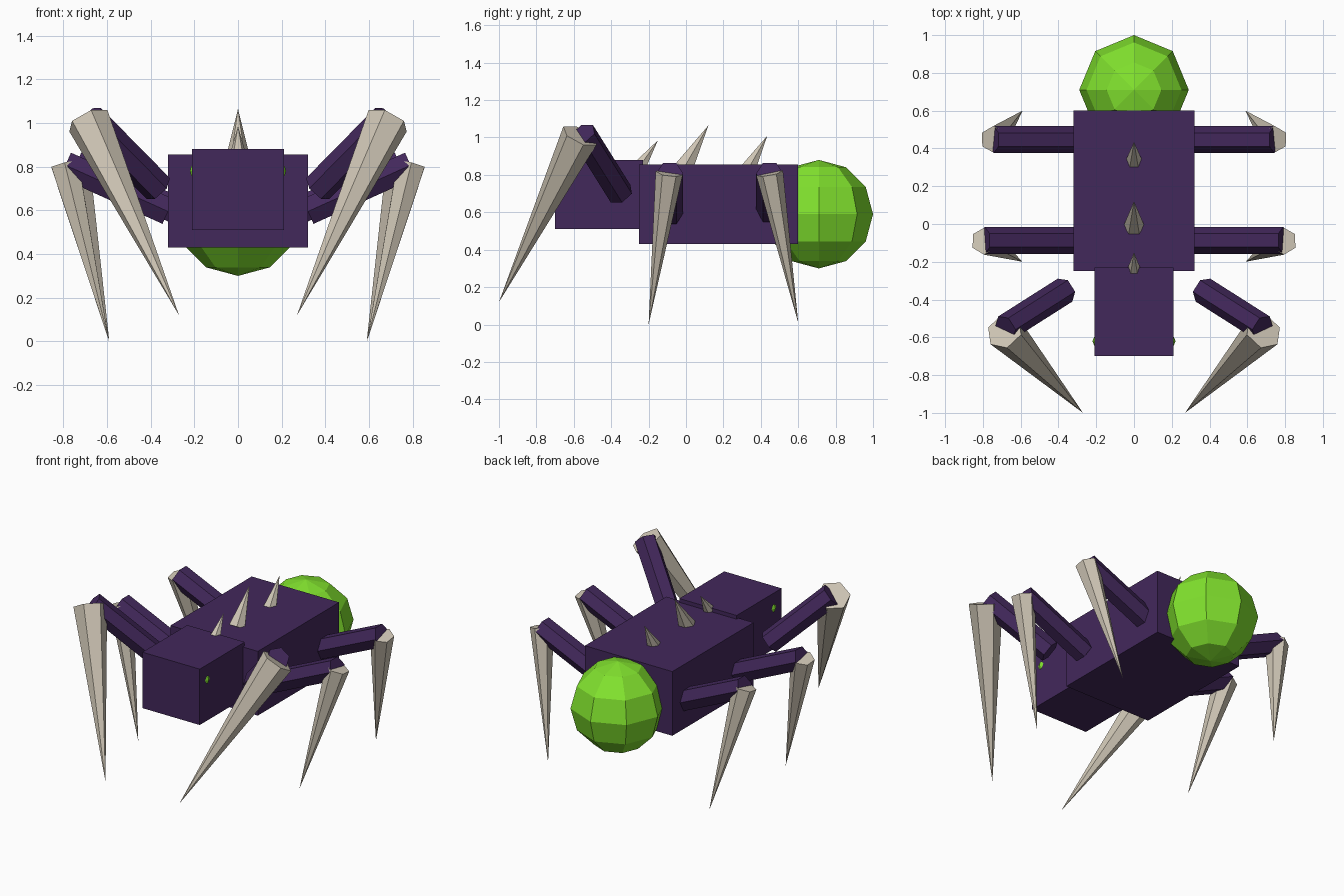
import bpy, bmesh, math
from mathutils import Vector

if "Cube" in bpy.data.objects:
    bpy.data.objects.remove(bpy.data.objects["Cube"])


def material(name, rgb):
    m = bpy.data.materials.new(name)
    m.diffuse_color = (*rgb, 1)
    m.use_nodes = True
    m.node_tree.nodes["Principled BSDF"].inputs["Base Color"].default_value = m.diffuse_color
    return m


PURPLE = material("purple_shell", (0.055, 0.021, 0.105))
BONE = material("bone", (0.62, 0.56, 0.46))
GREEN = material("glowing_green", (0.22, 0.76, 0.027))


def finish(name, bm, mat):
    bmesh.ops.recalc_face_normals(bm, faces=bm.faces)
    me = bpy.data.meshes.new(name)
    bm.to_mesh(me)
    bm.free()
    me.materials.append(mat)
    ob = bpy.data.objects.new(name, me)
    bpy.context.collection.objects.link(ob)
    return ob


def box(name, lo, hi, mat):
    bm = bmesh.new()
    bmesh.ops.create_cube(bm, size=1)
    lo, hi = Vector(lo), Vector(hi)
    for v in bm.verts:
        v.co = (lo + hi) / 2 + v.co * (hi - lo)
    return finish(name, bm, mat)


def ball(name, centre, radius, mat):
    bm = bmesh.new()
    bmesh.ops.create_uvsphere(bm, u_segments=8, v_segments=6, radius=radius)
    bmesh.ops.translate(bm, verts=bm.verts, vec=centre)
    return finish(name, bm, mat)


def hex_rod(name, a, b, radius, mat, ref, pointed=False):
    """Six-sided prism or spike from a to b; a corner faces along ref."""
    a, b = Vector(a), Vector(b)
    n = (b - a).normalized()
    u = Vector(ref)
    u = (u - n * u.dot(n)).normalized()
    w = n.cross(u)
    bm = bmesh.new()
    offs = [(u * math.cos(i * math.pi / 3) + w * math.sin(i * math.pi / 3)) * radius
            for i in range(6)]
    base = [bm.verts.new(a + o) for o in offs]
    bm.faces.new(base)
    if pointed:
        tip = bm.verts.new(b)
        for i in range(6):
            bm.faces.new((base[i], base[(i + 1) % 6], tip))
    else:
        top = [bm.verts.new(b + o) for o in offs]
        bm.faces.new(top)
        for i in range(6):
            j = (i + 1) % 6
            bm.faces.new((base[i], base[j], top[j], top[i]))
    return finish(name, bm, mat)


# Body, head and abdomen
box("body", (-0.32, -0.25, 0.43), (0.32, 0.60, 0.855), PURPLE)
box("head", (-0.21, -0.70, 0.51), (0.21, -0.23, 0.88), PURPLE)
ball("abdomen", (0, 0.71, 0.59), 0.29, GREEN)

# Back spikes, leaning to the rear
for name, base, tip, r in [
    ("front_back_spike", (0, -0.28, 0.80), (0, -0.15, 0.985), 0.053),
    ("middle_back_spike", (0, -0.01, 0.84), (0, 0.12, 1.065), 0.056),
    ("rear_back_spike", (0, 0.305, 0.785), (0, 0.435, 1.01), 0.058),
]:
    hex_rod(name, base, tip, r, BONE, (1, 0, 0), True)

# Legs: hip, knee, claw start, claw tip, claw radius, leg and claw corner directions
LEGS = [
    ("front", (0.365, -0.35, 0.70), (0.68, -0.55, 1.02), (0.685, -0.567, 1.01),
     (0.27, -1.0, 0.12), 0.102, (0.54, 0.84, 0), (-0.73, 0.68, 0)),
    ("middle", (0.32, -0.087, 0.595), (0.79, -0.087, 0.807), (0.792, -0.09, 0.81),
     (0.59, -0.20, 0.0), 0.073, (0, 1, 0), (0, 1, 0)),
    ("rear", (0.27, 0.447, 0.595), (0.743, 0.447, 0.807), (0.742, 0.447, 0.81),
     (0.59, 0.60, 0.01), 0.073, (0, 1, 0), (0, 1, 0)),
]
for side, s in (("left", -1), ("right", 1)):
    def mir(p):
        return (p[0] * s, p[1], p[2])

    for name, hip, knee, start, tip, r, leg_ref, claw_ref in LEGS:
        hex_rod(f"{name}_{side}_leg", mir(hip), mir(knee), 0.072, PURPLE, mir(leg_ref))
        hex_rod(f"{name}_{side}_claw", mir(start), mir(tip), r, BONE, mir(claw_ref), True)
    # Eye set into the side of the head
    ball(f"{side}_eye", (0.18 * s, -0.62, 0.78), 0.04, GREEN)
